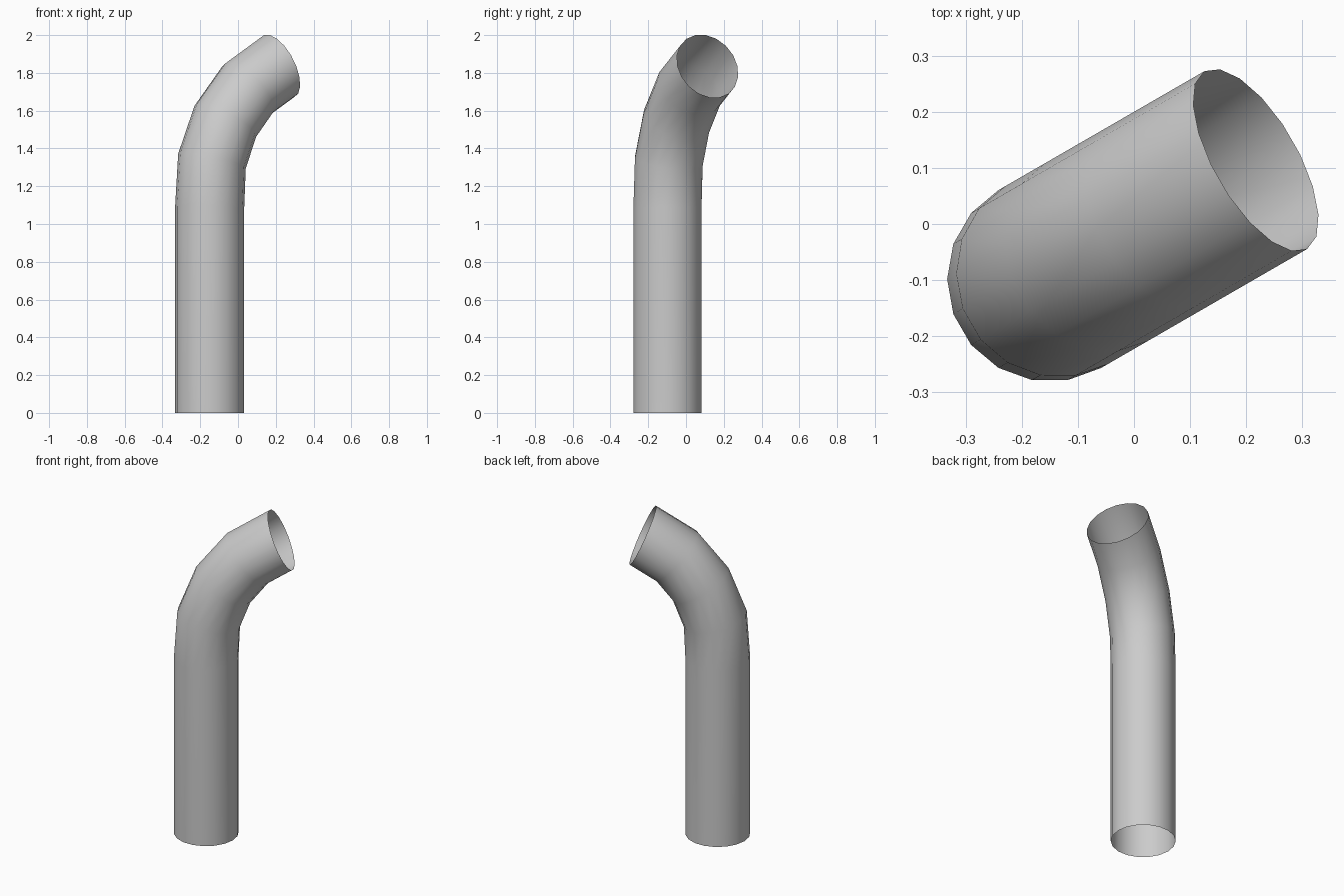
import bpy, bmesh, math
from mathutils import Matrix, Vector

if "Cube" in bpy.data.objects:
    bpy.data.objects.remove(bpy.data.objects["Cube"])

SIDES, RADIUS = 18, 0.183
HEADING = math.radians(30)           # plan direction of the bend
BASE = Vector((-0.15, -0.098, 0))

# Centre line of the pipe: (distance along bend, height, tilt in degrees)
path = [(0, 0, 0), (0, 1.09, 0), (0.014, 1.333, 14),
        (0.096, 1.544, 31), (0.234, 1.715, 49), (0.424, 1.8355, 66)]

bm = bmesh.new()
turn = Matrix.Rotation(HEADING, 3, 'Z')


def add_ring(along, height, tilt):
    lean = Matrix.Rotation(math.radians(tilt), 3, 'Y')
    ring = []
    for i in range(SIDES):
        a = math.tau * i / SIDES - HEADING
        p = lean @ Vector((RADIUS * math.cos(a), RADIUS * math.sin(a), 0))
        ring.append(bm.verts.new(BASE + turn @ (p + Vector((along, 0, height)))))
    return ring


# Open-ended pipe wall, bridged ring to ring
rings = [add_ring(*p) for p in path]
for low, high in zip(rings, rings[1:]):
    for i in range(SIDES):
        j = (i + 1) % SIDES
        bm.faces.new((low[i], low[j], high[j], high[i])).smooth = True

mesh = bpy.data.meshes.new("bent_pipe")
bm.to_mesh(mesh)
bm.free()
bpy.context.collection.objects.link(bpy.data.objects.new("bent_pipe", mesh))
